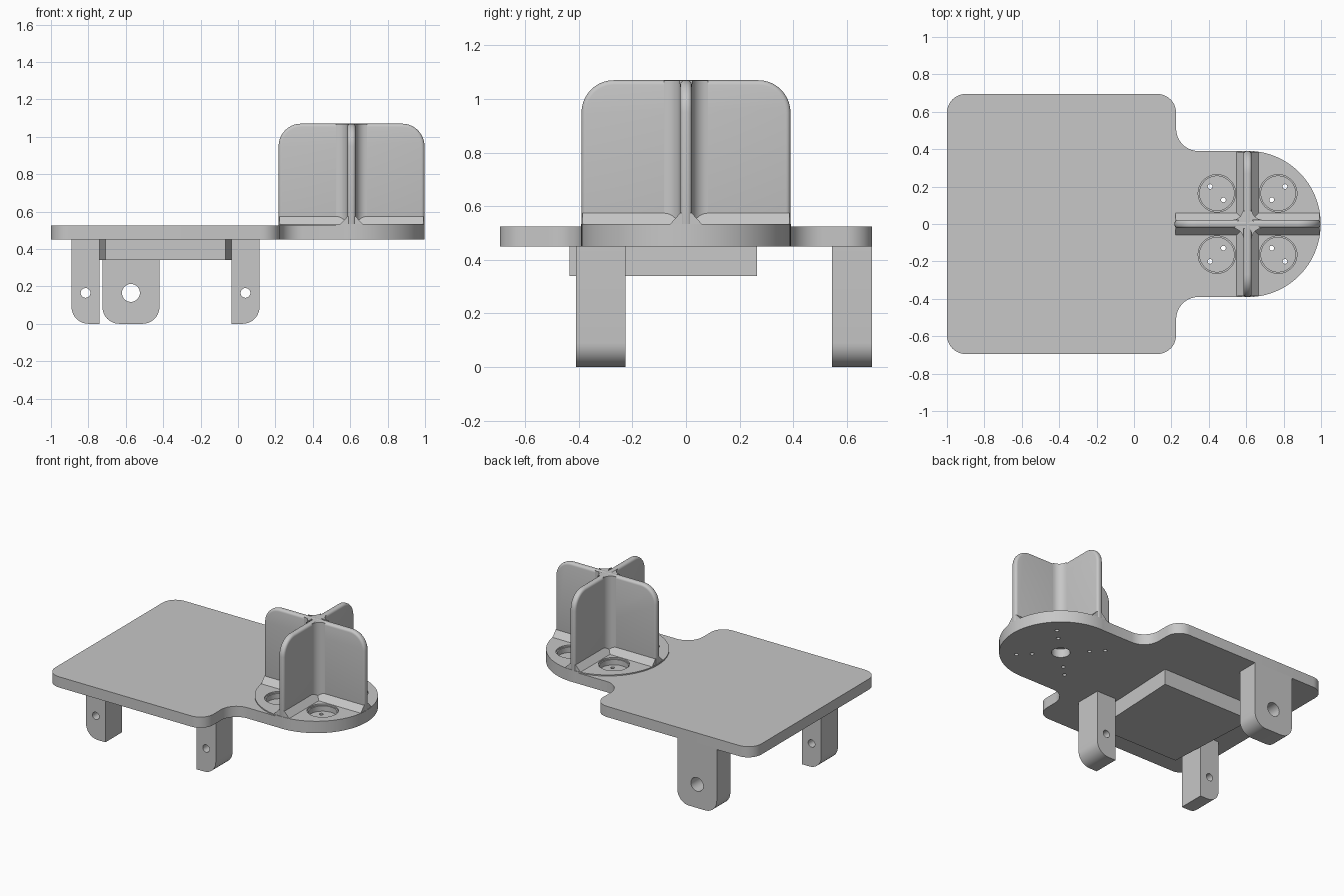
import bpy, bmesh, math
from mathutils import Vector

if "Cube" in bpy.data.objects:
    bpy.data.objects.remove(bpy.data.objects["Cube"])

grey = bpy.data.materials.new("plain_grey")
grey.use_nodes = True
COLOUR = (0.57, 0.57, 0.57, 1)
grey.diffuse_color = COLOUR
grey.node_tree.nodes["Principled BSDF"].inputs["Base Color"].default_value = COLOUR

HUB, R = 0.607, 0.39          # hub centre and radius
BOTTOM, TOP, HUB_TOP = 0.45, 0.525, 0.533


def rounded(corners, steps=10):
    """Outline from (x, y, radius) corners, with tangent arcs."""
    out = []
    for i, (x, y, r) in enumerate(corners):
        p = Vector((x, y))
        if r == 0:
            out.append(p)
            continue
        a = (Vector(corners[i - 1][:2]) - p).normalized()
        b = (Vector(corners[(i + 1) % len(corners)][:2]) - p).normalized()
        half = a.angle(b) / 2
        centre = p + (a + b).normalized() * (r / math.sin(half))
        start = p + a * (r / math.tan(half)) - centre
        end = p + b * (r / math.tan(half)) - centre
        sweep = math.pi - 2 * half
        for k in range(steps + 1):
            t = sweep * k / steps
            out.append(centre + (start * math.sin(sweep - t) + end * math.sin(t)) / math.sin(sweep))
    return out


def circle(x, y, r, n=48):
    return [(x + r * math.cos(2 * math.pi * k / n),
             y + r * math.sin(2 * math.pi * k / n)) for k in range(n)]


def prism(name, outline, lo, hi, axis="z", bevel=0):
    """Extrude an outline along an axis."""
    place = {"x": lambda u, v, h: (h, u, v),
             "y": lambda u, v, h: (u, h, v),
             "z": lambda u, v, h: (u, v, h)}[axis]
    bm = bmesh.new()
    face = bm.faces.new([bm.verts.new(place(u, v, lo)) for u, v in outline])
    new = bmesh.ops.extrude_face_region(bm, geom=[face])["geom"]
    step = Vector(place(0, 0, hi - lo))
    bmesh.ops.translate(bm, vec=step, verts=[g for g in new if isinstance(g, bmesh.types.BMVert)])
    bmesh.ops.recalc_face_normals(bm, faces=bm.faces)
    if bevel:
        rim = [e for e in bm.edges if e.calc_face_angle() > 1.2]
        bmesh.ops.bevel(bm, geom=rim, offset=bevel, segments=4, profile=0.5,
                        affect="EDGES", clamp_overlap=True)
    mesh = bpy.data.meshes.new(name)
    bm.to_mesh(mesh)
    bm.free()
    mesh.materials.append(grey)
    obj = bpy.data.objects.new(name, mesh)
    bpy.context.collection.objects.link(obj)
    return obj


def activate(obj):
    bpy.ops.object.select_all(action="DESELECT")
    obj.select_set(True)
    bpy.context.view_layer.objects.active = obj


def combine(obj, other, operation):
    activate(obj)
    mod = obj.modifiers.new("combine", "BOOLEAN")
    mod.operation, mod.solver, mod.object = operation, "EXACT", other
    bpy.ops.object.modifier_apply(modifier=mod.name)
    bpy.data.objects.remove(other)


def smooth(obj):
    activate(obj)
    bpy.ops.object.shade_smooth_by_angle(angle=math.radians(30))


# Base plate with a filleted neck leading into the round hub
side = [(-1, 0.695, 0.1), (0.225, 0.695, 0.1), (0.225, R, 0.12), (HUB, R, 0)]
plate = prism("base_plate", rounded(side + [(x, -y, r) for x, y, r in reversed(side)]),
              BOTTOM, TOP)
combine(plate, prism("hub", circle(HUB, 0, R + 0.001, 96), BOTTOM, HUB_TOP), "UNION")

# Four round pockets with two pin holes each, and a blind centre hole below
for sx in (-1, 1):
    for sy in (-1, 1):
        def at(d):
            return HUB + sx * d, sy * d
        combine(plate, prism("rim", circle(*at(0.164), 0.1), 0.522, 0.6), "DIFFERENCE")
        combine(plate, prism("pocket", circle(*at(0.164), 0.092), 0.485, 0.6), "DIFFERENCE")
        for d in (0.129, 0.2):
            combine(plate, prism("pin", circle(*at(d), 0.013, 16), 0.4, 0.6), "DIFFERENCE")
combine(plate, prism("centre_hole", circle(HUB, 0, 0.06), 0.4, 0.51), "DIFFERENCE")
smooth(plate)

# Crossed fins with rounded edges, each on a sloped foot
HALF, FIN_TOP = 0.022, 1.07
for axis, mid, across, word in (("y", HUB, 0, "wide"), ("x", 0, HUB, "deep")):
    panel = rounded([(mid - R, 0.515, 0), (mid + R, 0.515, 0),
                     (mid + R, FIN_TOP, 0.12), (mid - R, FIN_TOP, 0.12)])
    smooth(prism(word + "_fin", panel, across - HALF, across + HALF, axis, 0.017))
    foot = [(across - 0.064, HUB_TOP - 0.005), (across + 0.064, HUB_TOP - 0.005),
            (across + HALF, 0.574), (across - HALF, 0.574)]
    prism(word + "_fin_foot", foot, mid - 0.386, mid + 0.386, "x" if axis == "y" else "y")

# Concave fillets where the fins meet
FILLET = 0.06
core = []
for q in range(4):
    c = HALF + FILLET
    for k in range(9):
        a = math.pi * (1.5 - k / 16)
        x, y = c + FILLET * math.cos(a), c + FILLET * math.sin(a)
        for _ in range(q):
            x, y = y, -x
        core.append((HUB + x, y))
smooth(prism("fin_core", core, HUB_TOP - 0.01, FIN_TOP - 0.001))

# Tapered block under the plate
prism("under_block", [(-0.745, 0.265), (-0.035, 0.265), (-0.068, -0.435), (-0.708, -0.435)],
      0.34, BOTTOM + 0.005)

# Legs: left x, right x, corner radii, front y, back y, hole radius
for name, x0, x1, r0, r1, y0, y1, hole in (
        ("front_right_leg", -0.89, -0.74, 0.09, 0, -0.41, -0.225, 0.026),
        ("front_left_leg", -0.035, 0.115, 0, 0.09, -0.41, -0.225, 0.026),
        ("back_leg", -0.725, -0.42, 0.09, 0.09, 0.545, 0.695, 0.048)):
    shape = rounded([(x0, 0, r0), (x1, 0, r1), (x1, BOTTOM + 0.005, 0), (x0, BOTTOM + 0.005, 0)])
    leg = prism(name, shape, y0, y1, "y")
    bore = circle((x0 + x1) / 2, 0.165, hole, 32)
    combine(leg, prism("bore", bore, y0 - 0.1, y1 + 0.1, "y"), "DIFFERENCE")
    smooth(leg)
